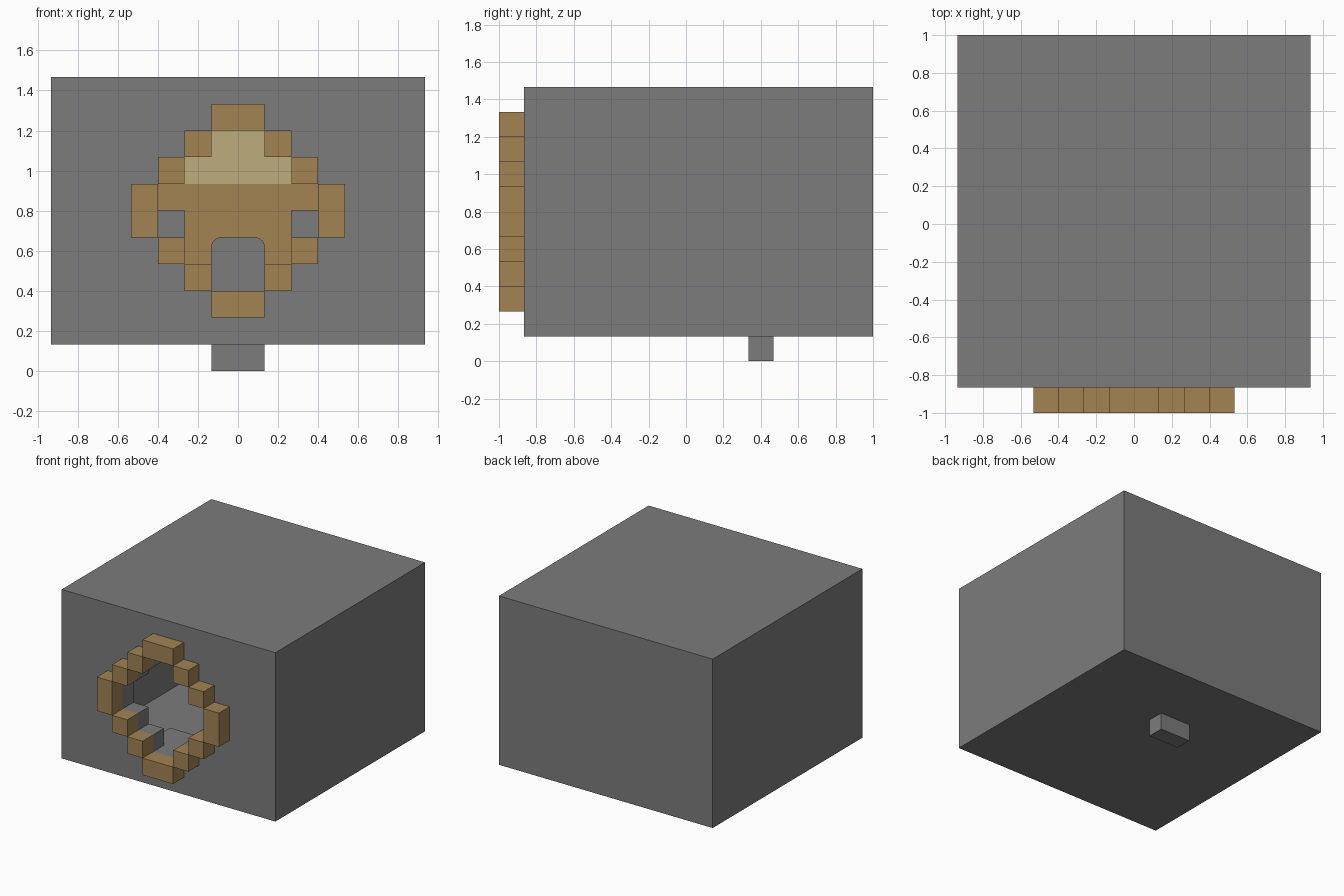
import bpy, bmesh, math

U = 2 / 15  # one grid cell
FRONT = -6.5  # front wall plane, in cells

if bpy.data.objects.get("Cube"):
    bpy.data.objects.remove(bpy.data.objects["Cube"], do_unlink=True)


def linear(c):
    c /= 255
    return c / 12.92 if c <= 0.04045 else ((c + 0.055) / 1.055) ** 2.4


def material(name, *rgb):
    mat = bpy.data.materials.new(name)
    color = (*map(linear, rgb), 1)
    mat.use_nodes = True
    mat.diffuse_color = color
    node = next(n for n in mat.node_tree.nodes if n.type == 'BSDF_PRINCIPLED')
    node.inputs["Base Color"].default_value = color
    return mat


stone = material("stone grey", 124, 124, 124)
wood = material("warm wood", 162, 131, 84)
pale = material("pale wood", 189, 174, 124)


def prism(name, outline, y0, y1, mat):
    """Extrude an (x, z) outline from y0 to y1, all in cells."""
    bm = bmesh.new()
    face = bm.faces.new([bm.verts.new((x * U, y0 * U, z * U)) for x, z in outline])
    ext = bmesh.ops.extrude_face_region(bm, geom=[face])
    verts = [v for v in ext["geom"] if isinstance(v, bmesh.types.BMVert)]
    bmesh.ops.translate(bm, verts=verts, vec=(0, (y1 - y0) * U, 0))
    bmesh.ops.recalc_face_normals(bm, faces=bm.faces)
    mesh = bpy.data.meshes.new(name)
    bm.to_mesh(mesh)
    bm.free()
    mesh.materials.append(mat)
    obj = bpy.data.objects.new(name, mesh)
    bpy.context.collection.objects.link(obj)
    return obj


def box(name, x0, x1, y0, y1, z0, z1, mat):
    return prism(name, [(x0, z0), (x1, z0), (x1, z1), (x0, z1)], y0, y1, mat)


def mirrored(half):
    return half + [(-x, z) for x, z in reversed(half)]


def cut(target, cutter):
    cutter.hide_render = True
    mod = target.modifiers.new("cut", 'BOOLEAN')
    mod.operation = 'DIFFERENCE'
    mod.solver = 'EXACT'
    mod.object = cutter
    bpy.context.view_layer.objects.active = target
    bpy.ops.object.modifier_apply(modifier=mod.name)
    bpy.data.objects.remove(cutter, do_unlink=True)


# Hollow body
body = box("body", -7, 7, FRONT, 7.5, 1, 11, stone)
cut(body, box("room_cutter", -6, 6, FRONT + 1, 6.5, 2, 10, stone))

# Stepped round entrance through the front wall
half = []
for z, w in zip(range(3, 9), (1, 2, 3, 3, 2, 1)):
    half += [p for p in ((w, z), (w, z + 1)) if p != (3, 6)]
cut(body, prism("entrance_cutter", mirrored(half), FRONT - 1, FRONT + 2, stone))

# Raised rim around the entrance
box("rim_top", -1, 1, FRONT - 1, FRONT, 9, 10, wood)
box("rim_bottom", -1, 1, FRONT - 1, FRONT, 2, 3, wood)
for side, s in (("left", 1), ("right", -1)):
    for part, x, z0, z1 in (("upper", 1, 8, 9), ("shoulder", 2, 7, 8), ("side", 3, 5, 7),
                            ("hip", 2, 4, 5), ("lower", 1, 3, 4)):
        box(f"rim_{part}_{side}", s * x, s * (x + 1), FRONT - 1, FRONT, z0, z1, wood)

# Step inside the entrance
box("inner_step", -2, 2, FRONT + 1, FRONT + 3, 2, 3, stone)

# Thin arched surround with a shelf and a pale panel on the back wall
r = 0.4
arch = [(1 - r + r * math.cos(a), 5 - r + r * math.sin(a))
        for a in (math.radians(90 - 15 * i) for i in range(7))]
surround = arch + [(1, 2), (2, 2), (2, 6), (3, 6), (3, 7)]
prism("arched_surround", mirrored(surround), 6.44, 6.5, wood)
box("pale_panel", -2, 2, 6.44, 6.5, 7, 10, pale)

# Small foot under the body
box("foot", -1, 1, 2.5, 3.5, 0, 1, stone)
